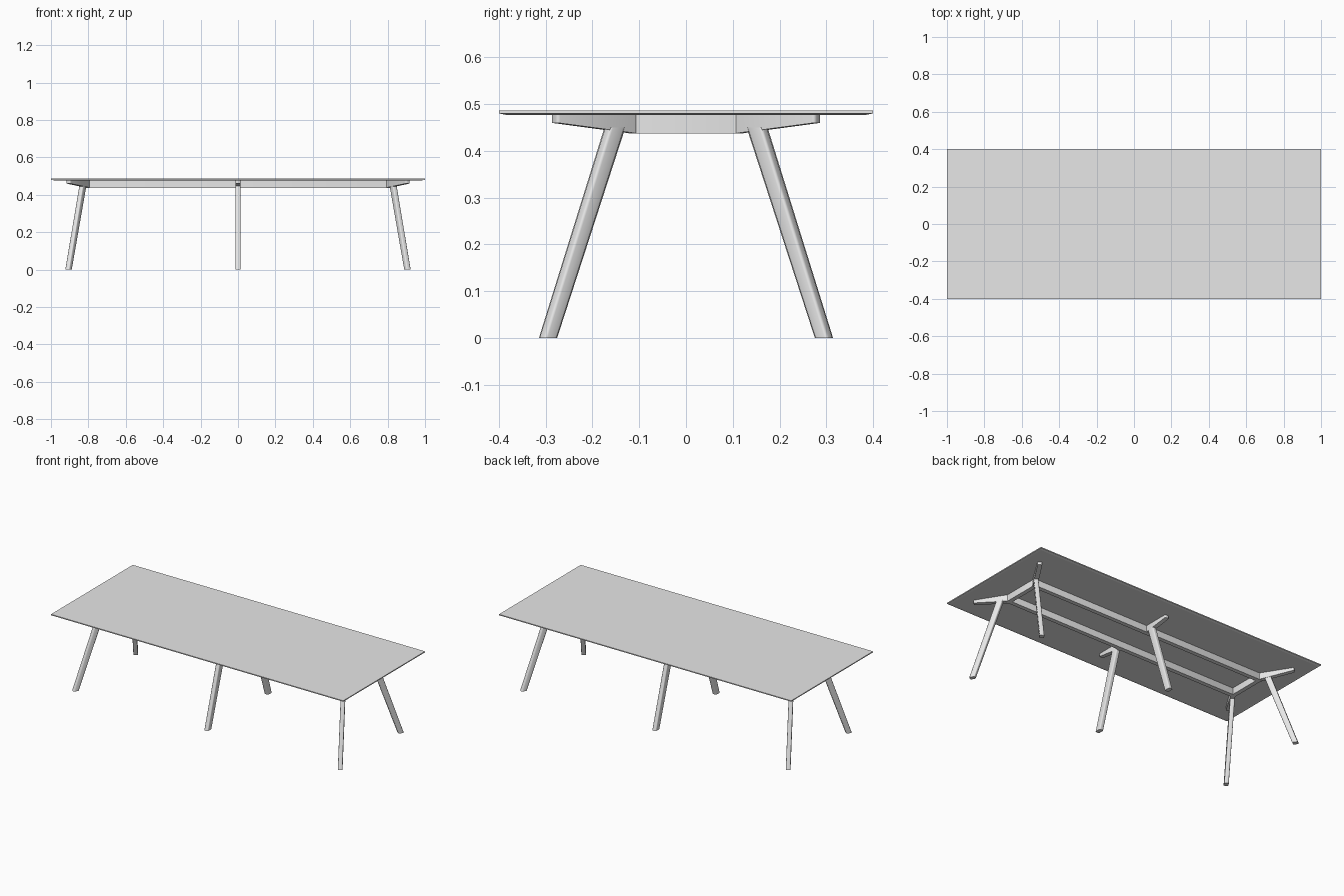
import bpy, bmesh
from math import atan2, cos, sin, hypot, radians, pi
from mathutils import Matrix, Vector

cube = bpy.data.objects.get("Cube")
if cube:
    bpy.data.objects.remove(cube, do_unlink=True)

grey = bpy.data.materials.new("light_grey")
grey.use_nodes = True
colour = (0.8, 0.8, 0.8, 1)
grey.diffuse_color = colour
grey.node_tree.nodes["Principled BSDF"].inputs["Base Color"].default_value = colour

TOP_UNDER = 0.477    # underside of the table top
FRAME_UNDER = 0.437  # underside of the rails
CORNER_X, CORNER_Y = 0.80, 0.11
BAR = 0.026          # thickness of rails, arms and legs


def loft(name, lower, upper, round_edges=0.0):
    """Six-sided solid between two rings of four points."""
    bm = bmesh.new()
    a = [bm.verts.new(p) for p in lower]
    b = [bm.verts.new(p) for p in upper]
    bm.faces.new(a[::-1])
    bm.faces.new(b)
    for i in range(4):
        j = (i + 1) % 4
        bm.faces.new((a[i], a[j], b[j], b[i]))
    bmesh.ops.recalc_face_normals(bm, faces=bm.faces)
    if round_edges:
        # Round the long edges and leave the end caps crisp
        long_edges = [e for e in bm.edges if (e.verts[0] in a) != (e.verts[1] in a)]
        bmesh.ops.bevel(bm, geom=long_edges, offset=round_edges, segments=3,
                        profile=0.5, affect='EDGES')
    mesh = bpy.data.meshes.new(name)
    bm.to_mesh(mesh)
    bm.free()
    mesh.materials.append(grey)
    obj = bpy.data.objects.new(name, mesh)
    bpy.context.collection.objects.link(obj)
    if round_edges:
        bpy.ops.object.select_all(action='DESELECT')
        obj.select_set(True)
        bpy.context.view_layer.objects.active = obj
        bpy.ops.object.shade_smooth_by_angle(angle=radians(40))
    return obj


def ring(x, y, z, length, width, angle=0.0):
    """Horizontal rectangle whose length points along the angle."""
    turn = Matrix.Rotation(angle, 3, 'Z')
    corners = ((-1, -1), (1, -1), (1, 1), (-1, 1))
    return [Vector((x, y, z)) + turn @ Vector((i * length / 2, j * width / 2, 0))
            for i, j in corners]


# Table top: thin slab with a chamfered lower edge
loft("table_top", ring(0, 0, 0.480, 2, 0.8), ring(0, 0, 0.486, 2, 0.8))
loft("table_top_chamfer", ring(0, 0, TOP_UNDER, 1.97, 0.77), ring(0, 0, 0.480, 2, 0.8))

# Rectangular rail frame
for side, s in (("front", -1), ("back", 1)):
    loft(side + "_rail",
         ring(0, s * CORNER_Y, FRAME_UNDER, 2 * CORNER_X + BAR, BAR),
         ring(0, s * CORNER_Y, TOP_UNDER, 2 * CORNER_X + BAR, BAR), 0.004)
for side, s in (("right", -1), ("left", 1)):
    loft(side + "_rail",
         ring(s * CORNER_X, 0, FRAME_UNDER, BAR, 2 * CORNER_Y + BAR),
         ring(s * CORNER_X, 0, TOP_UNDER, BAR, 2 * CORNER_Y + BAR), 0.004)

# Tapered arms and splayed legs: four corners and a middle pair
for col, sx in (("right", -1), ("middle", 0), ("left", 1)):
    for row, sy in (("front", -1), ("back", 1)):
        name = row + "_" + col
        dx, dy = sx * 0.108, sy * 0.172
        angle = atan2(dy, dx)
        reach = hypot(dx, dy)
        x, y = sx * CORNER_X, sy * CORNER_Y

        # Arm thins towards its rounded tip
        lower = ring(x + dx / 2, y + dy / 2, FRAME_UNDER, reach, BAR, angle)
        upper = ring(x + dx / 2, y + dy / 2, TOP_UNDER, reach, BAR, angle)
        for tip in (1, 2):
            lower[tip].z = 0.46
        loft(name + "_arm", lower, upper, 0.007)

        # Leg leans outwards along the arm
        foot_depth, head_depth = (0.032, 0.038) if sx else (0.039, 0.045)
        loft(name + "_leg",
             ring(sx * 0.906, sy * 0.295, 0, foot_depth, BAR, angle),
             ring(sx * 0.829, sy * 0.152, 0.45, head_depth, BAR, angle), 0.006)
